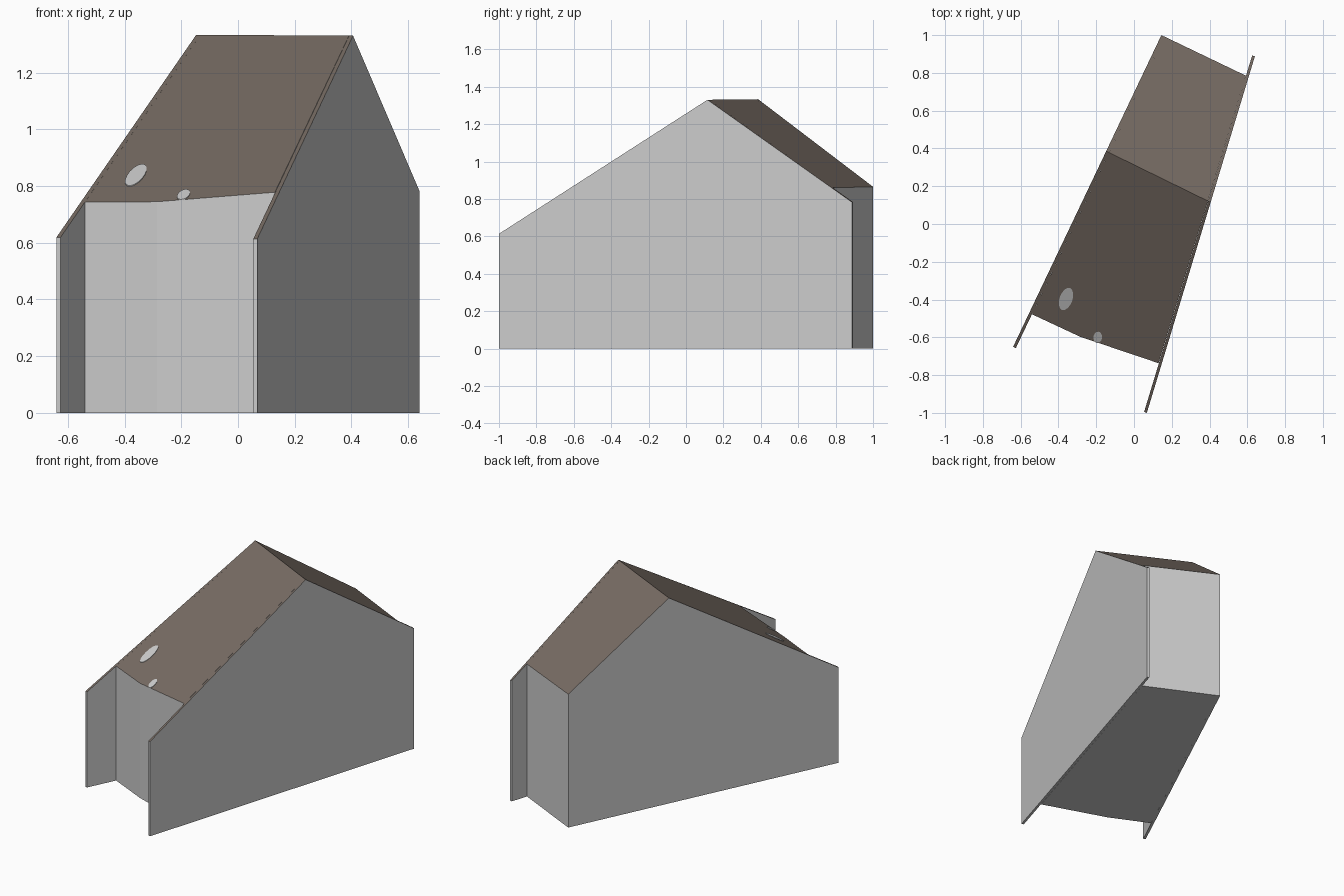
import bpy, bmesh, math
from mathutils import Vector

if "Cube" in bpy.data.objects:
    bpy.data.objects.remove(bpy.data.objects["Cube"])


def material(name, rgb):
    m = bpy.data.materials.new(name)
    m.diffuse_color = (*rgb, 1.0)
    m.use_nodes = True
    m.node_tree.nodes["Principled BSDF"].inputs["Base Color"].default_value = m.diffuse_color
    return m


GREY = material("wall grey", (0.6, 0.6, 0.6))
BROWN = material("roof brown", (0.183, 0.148, 0.124))

# The two roof slopes share one ridge line
RIDGE_L, RIDGE_R = Vector((-0.146, 0.385, 1.333)), Vector((0.405, 0.115, 1.33))
ALONG = RIDGE_R - RIDGE_L
FRONT_N = ALONG.cross(RIDGE_L - Vector((-0.545, -0.475, 0.743))).normalized()
BACK_N = ALONG.cross(RIDGE_L - Vector((0.145, 1.0, 0.865))).normalized()
SLOPES = [n if n.z > 0 else -n for n in (FRONT_N, BACK_N)]


def finish(name, bm, mats):
    bmesh.ops.recalc_face_normals(bm, faces=bm.faces)
    for f in bm.faces:
        f.normal_update()
        f.material_index = 1 if len(mats) > 1 and f.normal.z > 0.2 else 0
    mesh = bpy.data.meshes.new(name)
    bm.to_mesh(mesh)
    bm.free()
    for m in mats:
        mesh.materials.append(m)
    ob = bpy.data.objects.new(name, mesh)
    bpy.context.collection.objects.link(ob)
    return ob


def gabled_block(name, plan):
    """Raise a plan outline and trim it under both roof slopes."""
    bm = bmesh.new()
    base = bm.faces.new([bm.verts.new((x, y, 0)) for x, y in plan])
    top = bmesh.ops.extrude_face_region(bm, geom=[base], use_keep_orig=True)["geom"]
    for v in top:
        if isinstance(v, bmesh.types.BMVert):
            v.co.z = 2.0
    for n in SLOPES:
        geom = bm.verts[:] + bm.edges[:] + bm.faces[:]
        cut = bmesh.ops.bisect_plane(bm, geom=geom, dist=1e-5, plane_co=RIDGE_L,
                                     plane_no=n, clear_outer=True)["geom_cut"]
        edges = [e for e in cut if isinstance(e, bmesh.types.BMEdge) and e.is_boundary]
        bmesh.ops.holes_fill(bm, edges=edges, sides=0)
    return finish(name, bm, [GREY, BROWN])


# House body with bent front wall
gabled_block("house_body", [(-0.540, -0.478), (-0.285, -0.597), (0.130, -0.737),
                            (0.593, 0.785), (0.1595, 0.993)])
# Thin side walls running past the body
gabled_block("left_wall", [(-0.640, -0.650), (-0.6255, -0.657), (0.1595, 0.993), (0.145, 1.0)])
gabled_block("right_wall", [(0.0535, -0.995), (0.068, -1.0), (0.640, 0.888), (0.6255, 0.892)])


def roof_patch(name, cx, cy, a, b, tilt):
    """Thin oval plate lying on the front slope."""
    n = SLOPES[0]
    bm = bmesh.new()
    rings = []
    for lift in (-0.002, 0.003):
        ring = []
        for i in range(16):
            t = math.tau * i / 16
            u, w = a * math.cos(t), b * math.sin(t)
            x = cx + u * math.cos(tilt) - w * math.sin(tilt)
            y = cy + u * math.sin(tilt) + w * math.cos(tilt)
            z = RIDGE_L.z - (n.x * (x - RIDGE_L.x) + n.y * (y - RIDGE_L.y)) / n.z
            ring.append(bm.verts.new((x, y, z + lift)))
        rings.append(ring)
    lo, hi = rings
    bm.faces.new(lo)
    bm.faces.new(hi)
    for i in range(16):
        j = (i + 1) % 16
        bm.faces.new((lo[i], lo[j], hi[j], hi[i]))
    return finish(name, bm, [GREY])


# Two small grey patches on the front slope
roof_patch("large_roof_patch", -0.36, -0.397, 0.062, 0.034, math.radians(70))
roof_patch("small_roof_patch", -0.192, -0.600, 0.030, 0.023, math.radians(85))
